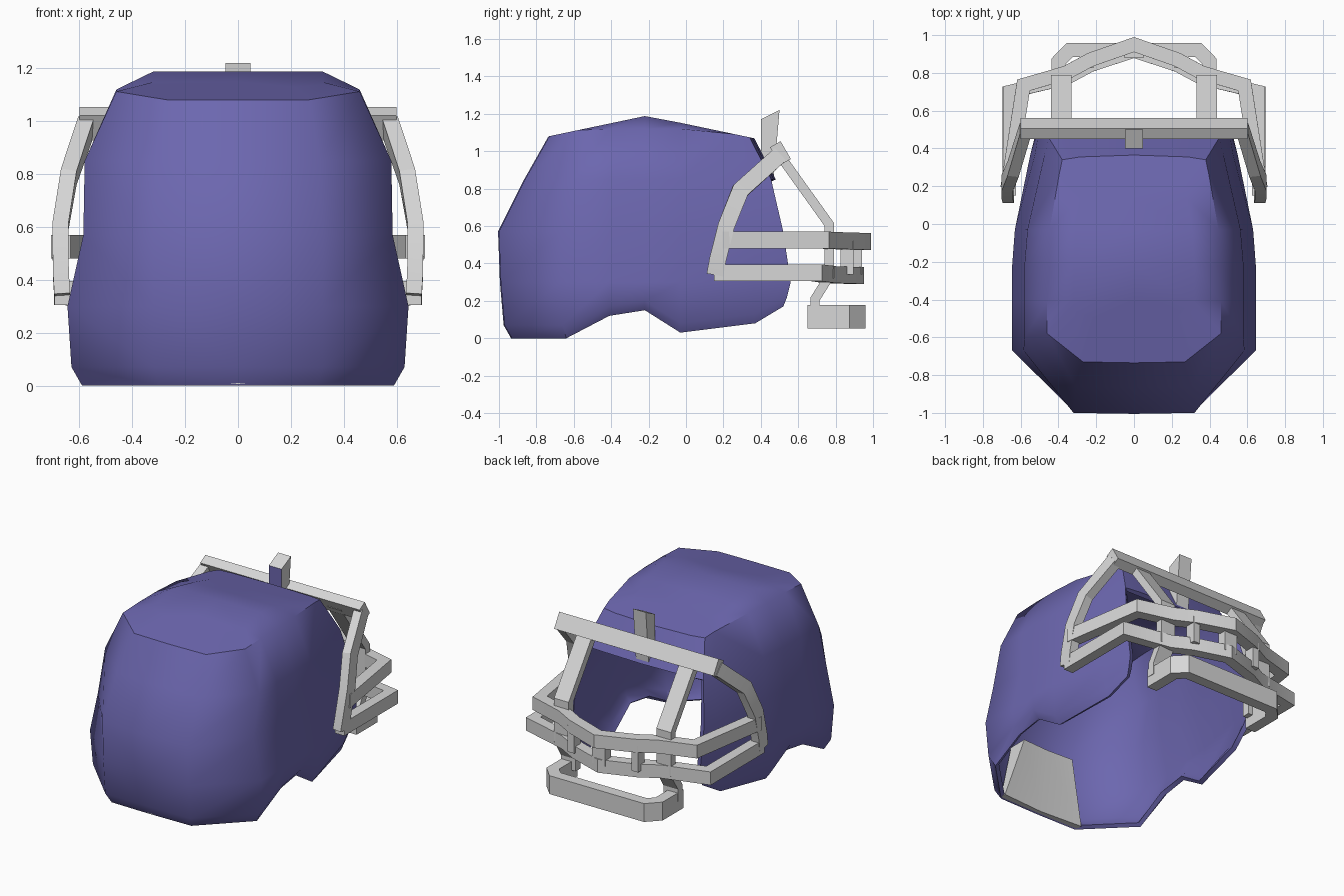
import bpy, bmesh, math
from mathutils import Vector

if "Cube" in bpy.data.objects:
    bpy.data.objects.remove(bpy.data.objects["Cube"])


def material(name, rgb):
    m = bpy.data.materials.new(name)
    m.diffuse_color = (*rgb, 1)
    m.use_nodes = True
    m.node_tree.nodes["Principled BSDF"].inputs["Base Color"].default_value = m.diffuse_color
    return m


PURPLE = material("purple", (0.15, 0.135, 0.43))
GREY = material("light grey", (0.68, 0.68, 0.68))


def add(name, verts, faces, mats, angle=30, recalc=True):
    me = bpy.data.meshes.new(name)
    me.from_pydata(verts, [], faces)
    if recalc:
        bm = bmesh.new()
        bm.from_mesh(me)
        bmesh.ops.recalc_face_normals(bm, faces=bm.faces)
        bm.to_mesh(me)
        bm.free()
    for m in mats:
        me.materials.append(m)
    ob = bpy.data.objects.new(name, me)
    bpy.context.collection.objects.link(ob)
    return ob


def smooth(ob, angle):
    bpy.ops.object.select_all(action='DESELECT')
    ob.select_set(True)
    bpy.context.view_layer.objects.active = ob
    bpy.ops.object.convert(target='MESH')
    bpy.ops.object.shade_smooth_by_angle(angle=math.radians(angle))


def bar(name, path, across, tall, up=(0, 0, 1)):
    """Sweep a rectangle along a path with mitred corners."""
    p = [Vector(q) for q in path]
    up = Vector(up)
    verts, faces = [], []
    for i, q in enumerate(p):
        a = (q - p[i - 1]).normalized() if i else None
        b = (p[i + 1] - q).normalized() if i < len(p) - 1 else None
        a, b = a or b, b or a
        t = (a + b).normalized()
        k = 1 / max(t.dot(a), 0.5)
        s = t.cross(up).normalized()
        u = s.cross(t).normalized()
        # stretch only in the plane of the bend
        bend = b - a
        ks = 1 + (k - 1) * (abs(bend.dot(s)) > abs(bend.dot(u)))
        ku = 1 + (k - 1) * (abs(bend.dot(s)) <= abs(bend.dot(u)))
        for x, y in ((-1, -1), (1, -1), (1, 1), (-1, 1)):
            verts.append(q + s * x * across / 2 * ks + u * y * tall / 2 * ku)
        if i:
            o = 4 * i
            for j in range(4):
                n = (j + 1) % 4
                faces.append((o - 4 + j, o - 4 + n, o + n, o + j))
    e = len(verts)
    faces += [(0, 1, 2, 3), (e - 4, e - 3, e - 2, e - 1)]
    ob = add(name, verts, faces, [GREY])
    smooth(ob, 25)
    return ob


def both(half):
    """Mirror a half path that ends near the centre line."""
    back = [(-x, y, z) for x, y, z in reversed(half) if abs(x) > 1e-4]
    return list(half) + back


# ---- helmet shell: stacked half rings from back centre to front edge
RIM = [0, 0, 0, .12, .15, .03, .08, .17]
SIDE_Y = [-.41, -.22, -.03, .37]
# height, back y, back half width, side half width, corner y, front x, front y
ROWS = [
    (0.00, -.93, .30, .59, -.64, .49, .52),
    (0.07, -.97, .32, .63, -.66, .495, .54),
    (0.30, -.99, .32, .645, -.67, .50, .56),
    (0.57, -1.0, .32, .585, -.67, .50, .52),
    (0.85, -.86, .31, .58, -.60, .45, .455),
    (1.12, -.73, .27, .46, -.58, .38, .34),
    (1.30, -.50, .20, .32, -.46, .27, .20),
]


def roof(y):
    if y < -.21:
        return 1.19 - (-.21 - y) * .21
    return 1.19 - (y + .21) * .21


verts, rows = [], []
for r, (z, yb, xb, xs, yc, xf, yf) in enumerate(ROWS):
    pts = [(0, yb - .005), (xb, yb), (xs, yc)]
    for y in SIDE_Y:
        if r == 6:
            y = min(y, .14)
        if r == 5:
            y = min(y, .26)
        t = max(0, (y + .15) / (yf + .15))
        pts.append((xs - (xs - xf) * t ** 1.3, y))
    pts.append((xf, yf))
    if r > 3:
        pts += [(xf * .75, yf + .015), (0, yf + .025)]
    ids = []
    for j, (x, y) in enumerate(pts):
        h = RIM[j] if r == 0 else z
        if r == 1:
            h = max(z, RIM[j] + .05)
        ids.append(len(verts))
        verts.append((x, y, min(h, roof(y))))
    rows.append(ids)
faces = []
for lo, hi in zip(rows, rows[1:]):
    for j in range(min(len(lo), len(hi)) - 1):
        faces.append((lo[j], lo[j + 1], hi[j + 1], hi[j]))
# roof faces up to the centre line
c = rows[-1]
m = []
for j in range(3, 7):
    y = verts[c[j]][1]
    m.append(len(verts))
    verts.append((0, y, roof(y)))
faces += [(c[0], c[1], c[2], c[3], m[0]), (c[6], c[7], c[8], c[9], m[3])]
faces += [(c[j], c[j + 1], m[j - 2], m[j - 3]) for j in range(3, 6)]
shell = add("helmet_shell", verts, faces, [PURPLE], recalc=False)
mod = shell.modifiers.new("mirror", 'MIRROR')
mod.use_clip = True
mod = shell.modifiers.new("thickness", 'SOLIDIFY')
mod.thickness = .03
mod.offset = -1
smooth(shell, 48)

# ---- neck pad inside the back of the shell
pv = []
for y0, y1 in ((-.88, -.83), (-.92, -.96)):
    pv += [(-.31, y0, .005), (0, y0 - .02, .005), (.31, y0, .005),
           (.195, y1, .42), (0, y1 - .01, .42), (-.195, y1, .42)]
pf = [(0, 1, 4, 5), (1, 2, 3, 4), (6, 7, 10, 11), (7, 8, 9, 10)]
pf += [(i, (i + 1) % 6, (i + 1) % 6 + 6, i + 6) for i in range(6)]
smooth(add("neck_pad", pv, pf, [GREY]), 30)

# ---- face guard: brow bar and side straps
bar("brow_bar", [(.6, .505, .99), (-.6, .505, .99)], .065, .11, (0, -.5, .87))
for s, n in ((1, "right"), (-1, "left")):
    bar("side_strap_" + n,
        [(s * .665, .155, .34), (s * .67, .17, .42), (s * .672, .215, .6),
         (s * .64, .29, .79), (s * .575, .5, .98)],
        .09, .06, (1, 0, 0))
    # upright strut from the brow down to the chin
    bar("strut_" + n,
        [(s * .385, .5, .98), (s * .385, .765, .61), (s * .385, .765, .33),
         (s * .385, .69, .21), (s * .385, .69, .12)],
        .05, .11, (1, 0, 0))
    bar("bar_spacer_" + n, [(s * .24, .86, .34), (s * .24, .86, .52)],
        .05, .07, (0, 1, 0))
bar("centre_spacer", [(0, .91, .34), (0, .91, .52)], .1, .06, (0, 1, 0))

# ---- horizontal bars round the mouth
bar("upper_bar", both([(.67, .19, .525), (.585, .735, .525), (.36, .80, .522),
                       (.23, .87, .52), (0, .95, .517)]), .075, .09)
bar("lower_bar", both([(.66, .15, .35), (.66, .70, .35), (.36, .77, .34),
                       (.23, .84, .338), (0, .915, .335)]), .07, .09)

# ---- chin bar
bar("chin_bar", both([(.4, .65, .115), (.4, .86, .115), (.34, .922, .115),
                      (0, .922, .115)]), .075, .125)

# ---- front clip on the brow, its rear face in shell colour
cv = [(x, y, z) for x in (-.048, .048)
      for y, z in ((.40, .97), (.47, .87), (.50, 1.22), (.40, 1.17))]
cf = [(0, 1, 2, 3), (4, 5, 6, 7)]
cf += [(i, (i + 1) % 4, (i + 1) % 4 + 4, i + 4) for i in range(4)]
clip = add("brow_clip", cv, cf, [GREY, PURPLE])
for f in clip.data.polygons:
    f.material_index = int(f.normal.y < -.9)
